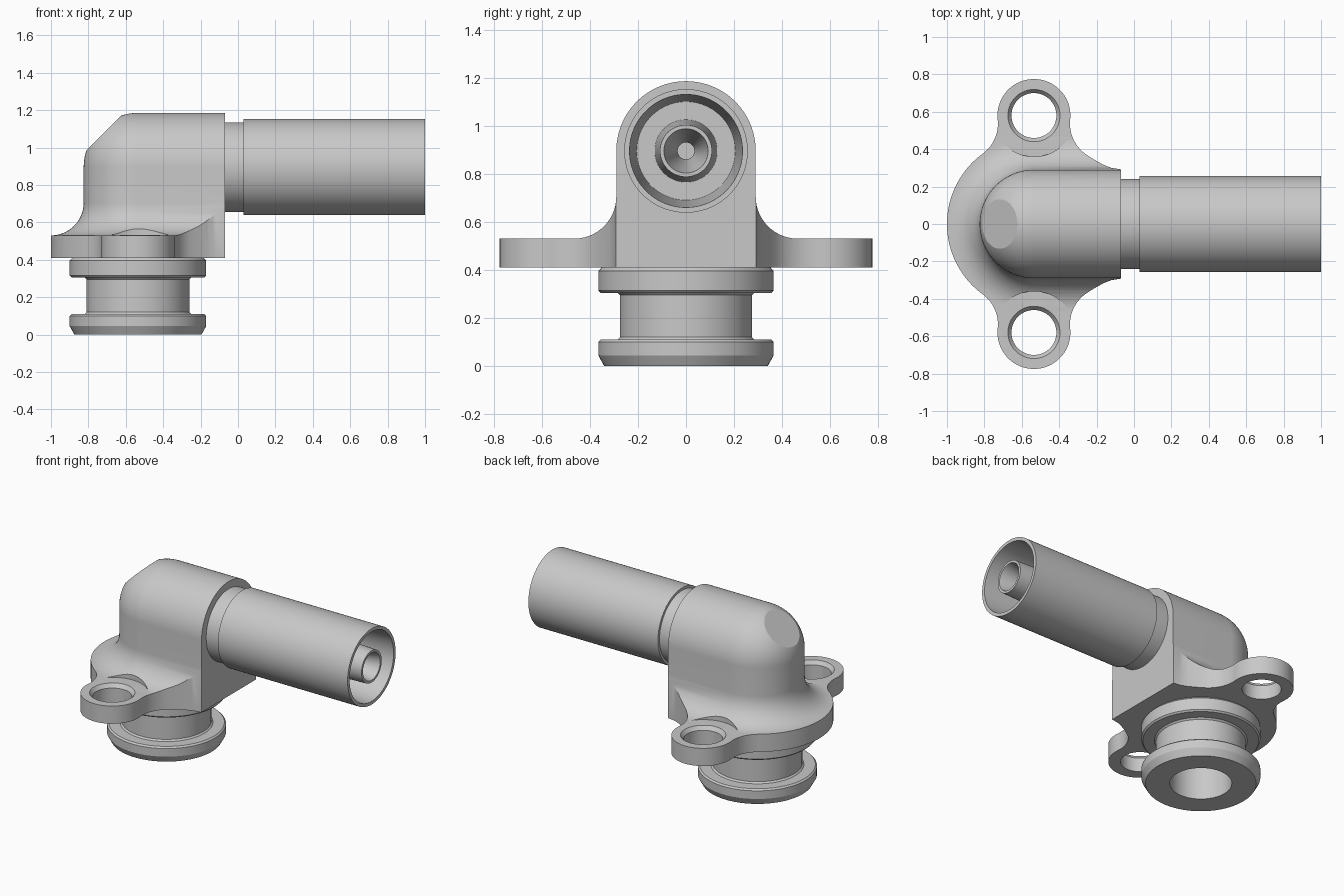
import bpy, bmesh
from math import sin, cos, pi, atan2, hypot, radians
from mathutils import Matrix, Vector

old = bpy.data.objects.get("Cube")
if old:
    bpy.data.objects.remove(old, do_unlink=True)

AXIS_X = -0.535     # vertical axis of the spigot and elbow
PIPE_Z = 0.895      # height of the horizontal pipe axis
BODY_R, DISC_R = 0.29, 0.465
EAR_Y, EAR_R, BLEND_R = 0.58, 0.195, 0.2
FACE_X = -0.07      # flat end of the body
FLANGE_LOW, FLANGE_TOP = 0.41, 0.53

grey = bpy.data.materials.new("light_grey")
grey.use_nodes = True
grey.diffuse_color = (0.58, 0.58, 0.58, 1)
grey.node_tree.nodes["Principled BSDF"].inputs["Base Color"].default_value = grey.diffuse_color


def finish(name, bm):
    bmesh.ops.recalc_face_normals(bm, faces=bm.faces)
    mesh = bpy.data.meshes.new(name)
    bm.to_mesh(mesh)
    bm.free()
    mesh.materials.append(grey)
    obj = bpy.data.objects.new(name, mesh)
    bpy.context.collection.objects.link(obj)
    return obj


def loft(bm, rings, wrap=False):
    """Skin a list of closed point rings; cap the ends unless wrapped."""
    loops = [[bm.verts.new(p) for p in ring] for ring in rings]
    pairs = list(zip(loops, loops[1:]))
    if wrap:
        pairs.append((loops[-1], loops[0]))
    else:
        bm.faces.new(loops[0])
        bm.faces.new(loops[-1])
    for a, b in pairs:
        for i in range(len(a)):
            j = (i + 1) % len(a)
            bm.faces.new((a[i], a[j], b[j], b[i]))


def lathe(name, profile, matrix, hollow=False, steps=96):
    """Turn a (radius, height) profile about z, then place it."""
    bm = bmesh.new()
    rings = [[matrix @ Vector((r * cos(2 * pi * k / steps), r * sin(2 * pi * k / steps), h))
              for k in range(steps)] for r, h in profile]
    loft(bm, rings, wrap=hollow)
    return finish(name, bm)


def arc(cx, cy, r, start, end, steps):
    return [(cx + r * cos(start + (end - start) * k / steps),
             cy + r * sin(start + (end - start) * k / steps)) for k in range(steps + 1)]


def activate(obj):
    bpy.ops.object.select_all(action='DESELECT')
    bpy.context.view_layer.objects.active = obj
    obj.select_set(True)


def smooth(obj):
    activate(obj)
    bpy.ops.object.shade_smooth_by_angle(angle=radians(25))


def boolean(obj, cutter, operation):
    mod = obj.modifiers.new("cut", 'BOOLEAN')
    mod.object, mod.operation, mod.solver = cutter, operation, 'EXACT'
    cutter.hide_render = True
    activate(obj)
    bpy.ops.object.modifier_apply(modifier=mod.name)
    bpy.data.objects.remove(cutter, do_unlink=True)


# Flange outline: two ears blended into a disc, tapering to the body face
a, b = DISC_R + BLEND_R, EAR_R + BLEND_R
blend_y = (a * a - b * b + EAR_Y ** 2) / (2 * EAR_Y)
blend_x = (a * a - blend_y ** 2) ** 0.5
to_disc = atan2(-blend_y, -blend_x) + 2 * pi
to_ear = atan2(EAR_Y - blend_y, -blend_x)
right_blend = arc(blend_x, blend_y, BLEND_R, to_disc, to_ear, 14)
left_blend = [(-x, y) for x, y in reversed(right_blend)]
ear = arc(0, EAR_Y, EAR_R, to_ear - pi, 2 * pi - to_ear, 48)
disc = arc(0, 0, DISC_R, pi - atan2(blend_y, blend_x), pi, 24)
half = right_blend + ear[1:-1] + left_blend + disc[1:]
half = [(x + AXIS_X, y) for x, y in half]
half = [(FACE_X, 0.292), (-0.12, 0.3), (-0.16, 0.315), (-0.2, 0.337), (-0.235, 0.358)] + half
outline = half + [(x, -y) for x, y in reversed(half[:-1])]


def stadium(w, z):
    """Round-ended section running past the body face."""
    pts = arc(AXIS_X, 0, w, pi / 2, 3 * pi / 2, 64)
    return [(x, y, z) for x, y in [(0.05, w)] + pts + [(0.05, -w)]]


# Body: slab, fillet, upright wall, then dome and half cylinder
fillet = DISC_R - BODY_R
rings = [stadium(0.9, FLANGE_LOW), stadium(0.9, FLANGE_TOP)]
for k in range(15):
    t = pi / 2 * k / 14
    rings.append(stadium(DISC_R - fillet * sin(t), FLANGE_TOP + fillet * (1 - cos(t))))
for k in range(28):
    t = pi / 2 * k / 28
    rings.append(stadium(BODY_R * cos(t), PIPE_Z + BODY_R * sin(t)))
rings.append(stadium(0.003, PIPE_Z + BODY_R))
bm = bmesh.new()
loft(bm, rings)

# Flat chamfer on the elbow corner
slope = Vector((-1, 0, 1)).normalized()
cut = bmesh.ops.bisect_plane(bm, geom=bm.verts[:] + bm.edges[:] + bm.faces[:],
                             plane_co=Vector((AXIS_X, 0, PIPE_Z)) + slope * 0.258,
                             plane_no=slope, clear_outer=False)
# Keep the wide slab intact: flatten only the dome beyond the plane
dome = [v for v in bm.verts if v.co.z > PIPE_Z - 0.1
        and (v.co - Vector((AXIS_X, 0, PIPE_Z))).dot(slope) > 0.2581]
bmesh.ops.delete(bm, geom=dome, context='VERTS')
rim = [e for e in bm.edges if e.is_boundary]
bmesh.ops.edgeloop_fill(bm, edges=rim)
body = finish("elbow_body_with_flange", bm)

# Trim to the flange outline
bm = bmesh.new()
loft(bm, [[(x, y, z) for x, y in outline] for z in (0.3, 1.4)])
# Keep the slab underside in place
boolean(body, finish("outline_cutter", bm), 'INTERSECT')

# Bolt holes with countersinks and spot faces
for side in (-1, 1):
    hole = [(0.12, 0.3), (0.12, 0.505), (0.14, 0.531), (0.22, 0.531), (0.22, 0.9)]
    cutter = lathe("hole_cutter", hole, Matrix.Translation((AXIS_X, side * EAR_Y, 0)))
    boolean(body, cutter, 'DIFFERENCE')

# Vertical bore
upright = Matrix.Translation((AXIS_X, 0, 0))
boolean(body, lathe("bore_cutter", [(0.19, 0.3), (0.19, PIPE_Z)], upright), 'DIFFERENCE')
smooth(body)

# Spigot with seal groove
spigot = [(0.19, 0), (0.34, 0), (0.365, 0.045), (0.365, 0.1), (0.355, 0.11),
          (0.285, 0.11), (0.275, 0.12), (0.275, 0.295), (0.285, 0.305),
          (0.355, 0.305), (0.365, 0.315), (0.365, 0.395), (0.35, 0.412), (0.19, 0.412)]
smooth(lathe("spigot", spigot, upright, hollow=True))

# Horizontal pipe: neck, sleeve, hollow mouth and tapered inner post
sideways = Matrix.Translation((0, 0, PIPE_Z)) @ Matrix.Rotation(pi / 2, 4, 'Y')
pipe = [(0.2, -0.1), (0.24, -0.1), (0.24, 0.03), (0.257, 0.03), (0.257, 1), (0.235, 1),
        (0.205, 0.35), (0.13, 0.35), (0.108, 1), (0.092, 1), (0.035, 0.75), (0.035, 0.3)]
smooth(lathe("pipe_sleeve", pipe, sideways))
